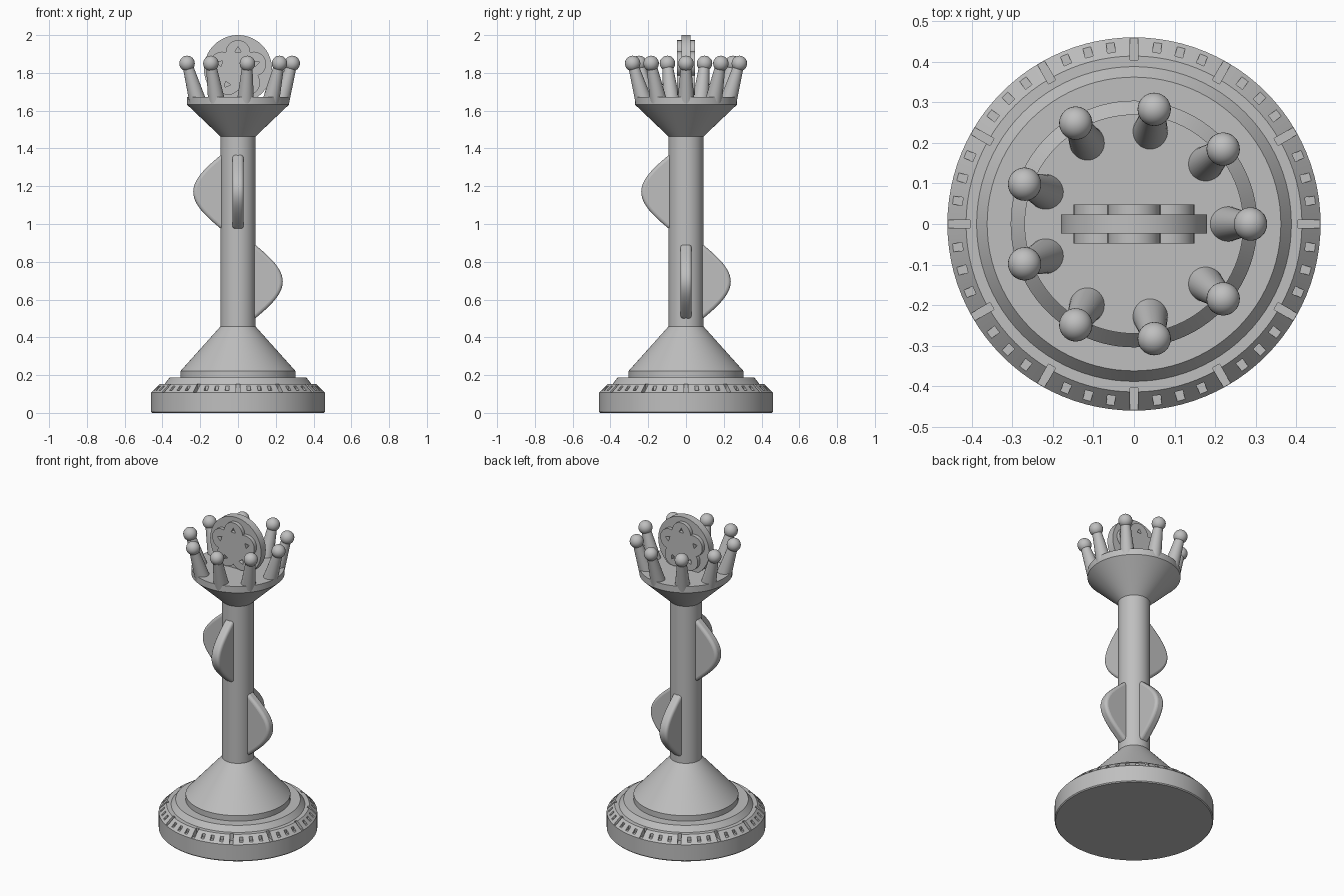
import bpy, bmesh
from math import sin, cos, pi, sqrt, radians
from mathutils import Matrix, Vector

if "Cube" in bpy.data.objects:
    bpy.data.objects.remove(bpy.data.objects["Cube"], do_unlink=True)

grey = bpy.data.materials.new("plain_grey")
grey.use_nodes = True
grey.diffuse_color = (0.52, 0.52, 0.52, 1)
grey.node_tree.nodes["Principled BSDF"].inputs["Base Color"].default_value = (0.52, 0.52, 0.52, 1)


def finish(bm, name):
    bmesh.ops.recalc_face_normals(bm, faces=bm.faces)
    mesh = bpy.data.meshes.new(name)
    bm.to_mesh(mesh)
    bm.free()
    mesh.materials.append(grey)
    obj = bpy.data.objects.new(name, mesh)
    bpy.context.collection.objects.link(obj)
    return obj


def activate(obj):
    bpy.ops.object.select_all(action='DESELECT')
    obj.select_set(True)
    bpy.context.view_layer.objects.active = obj


def smooth(obj):
    activate(obj)
    bpy.ops.object.shade_smooth_by_angle(angle=radians(30))


def lathe(name, profile, steps=96):
    """Turn an (r, z) profile around the z axis."""
    bm = bmesh.new()
    vs = [bm.verts.new((r, 0, z)) for r, z in profile]
    es = [bm.edges.new(pair) for pair in zip(vs, vs[1:])]
    bmesh.ops.spin(bm, geom=vs + es, cent=(0, 0, 0), axis=(0, 0, 1),
                   angle=2 * pi, steps=steps, use_merge=True)
    bmesh.ops.remove_doubles(bm, verts=bm.verts, dist=1e-5)
    return finish(bm, name)


def add_prism(bm, points, half):
    """Extrude an (x, z) outline to y = -half .. half."""
    face = bm.faces.new([bm.verts.new((x, -half, z)) for x, z in points])
    new = bmesh.ops.extrude_face_region(bm, geom=[face], use_keep_orig=True)["geom"]
    bmesh.ops.translate(bm, vec=(0, 2 * half, 0),
                        verts=[g for g in new if isinstance(g, bmesh.types.BMVert)])


def cut(obj, cutter):
    mod = obj.modifiers.new("cut", 'BOOLEAN')
    mod.operation, mod.solver, mod.object = 'DIFFERENCE', 'EXACT', cutter
    activate(obj)
    bpy.ops.object.modifier_apply(modifier=mod.name)
    bpy.data.objects.remove(cutter, do_unlink=True)


# Stepped base with graduation notches around its sloping edge
base = lathe("base", [(0, 0), (0.455, 0), (0.46, 0.006), (0.46, 0.108), (0.414, 0.154),
                      (0.388, 0.154), (0.362, 0.187), (0, 0.187)])
bm = bmesh.new()
for i in range(48):
    inner, outer, floor = (0.404, 0.48, 0.109) if i % 4 == 0 else (0.426, 0.452, 0.118)
    size = Matrix.Diagonal((outer - inner, 0.02, 0.1, 1))
    place = Matrix.Translation(((inner + outer) / 2, 0, floor + 0.05))
    bmesh.ops.create_cube(bm, size=1, matrix=Matrix.Rotation(i * pi / 24, 4, 'Z') @ place @ size)
cut(base, finish(bm, "notch_cutter"))
smooth(base)

# Conical foot, shaft and flared crown dish
smooth(lathe("foot_cone", [(0, 0.18), (0.304, 0.18), (0.304, 0.222), (0.0925, 0.458), (0, 0.458)]))
smooth(lathe("shaft", [(0, 0.44), (0.0925, 0.44), (0.0925, 1.48), (0, 1.48)], 64))
smooth(lathe("crown_dish", [(0, 1.463), (0.0925, 1.463), (0.27, 1.632), (0.27, 1.673), (0, 1.673)]))

# Rounded fins: two low on the left and back, two high on the right and front
for name, turn, height in (("fin_left", 0, 0.695), ("fin_back", 1, 0.695),
                           ("fin_right", 2, 1.17), ("fin_front", 3, 1.17)):
    outline = [(0.04, -0.2)]
    for k in range(25):
        t = k / 12 - 1
        outline.append((0.085 + 0.152 * cos(t * pi / 2), 0.2 * t))
    outline.append((0.04, 0.2))
    bm = bmesh.new()
    add_prism(bm, outline, 0.03)
    fin = finish(bm, name)
    fin.location.z = height
    fin.rotation_euler.z = turn * pi / 2
    bevel = fin.modifiers.new("rounded_rim", 'BEVEL')
    bevel.width, bevel.segments = 0.017, 4
    bevel.limit_method, bevel.angle_limit = 'ANGLE', radians(60)
    smooth(fin)

# Nine leaning, tapered crown points tipped with balls
for i in range(9):
    ring = Matrix.Rotation(i * 2 * pi / 9, 4, 'Z')
    low, high = Vector((0.227, 0, 1.65)), Vector((0.287, 0, 1.85))
    axis = high - low
    lean = axis.to_track_quat('Z', 'Y').to_matrix().to_4x4()
    bm = bmesh.new()
    bmesh.ops.create_cone(bm, cap_ends=True, segments=32, radius1=0.045, radius2=0.026,
                          depth=axis.length,
                          matrix=ring @ Matrix.Translation((low + high) / 2) @ lean)
    smooth(finish(bm, f"crown_point_{i + 1}"))
    bm = bmesh.new()
    bmesh.ops.create_uvsphere(bm, u_segments=32, v_segments=16, radius=0.041,
                              matrix=ring @ Matrix.Translation(high))
    smooth(finish(bm, f"crown_ball_{i + 1}"))

# Upright medallion disc
CENTRE = 1.82
bm = bmesh.new()
add_prism(bm, [(0.18 * cos(a * pi / 36), 0.18 * sin(a * pi / 36)) for a in range(72)], 0.024)
disc = finish(bm, "medallion_disc")
disc.location.z = CENTRE
smooth(disc)

# Five-petal flower raised on both faces of the disc, with a pierced mark in each petal
outline = []
for k in range(100):
    phi = radians((k * 3.6 + 36) % 72 - 36)
    r = 0.088 * cos(phi) + sqrt(0.065 ** 2 - (0.088 * sin(phi)) ** 2)
    a = radians(k * 3.6 + 90)
    outline.append((r * cos(a), r * sin(a)))
bm = bmesh.new()
add_prism(bm, outline, 0.048)
flower = finish(bm, "medallion_flower")
bm = bmesh.new()
for i in range(5):
    a = pi / 2 + i * 2 * pi / 5
    add_prism(bm, [(0.1 * cos(a) + 0.019 * cos(a + j * 2 * pi / 3),
                    0.1 * sin(a) + 0.019 * sin(a + j * 2 * pi / 3)) for j in range(3)], 0.1)
cut(flower, finish(bm, "petal_cutter"))
flower.location.z = CENTRE
smooth(flower)
